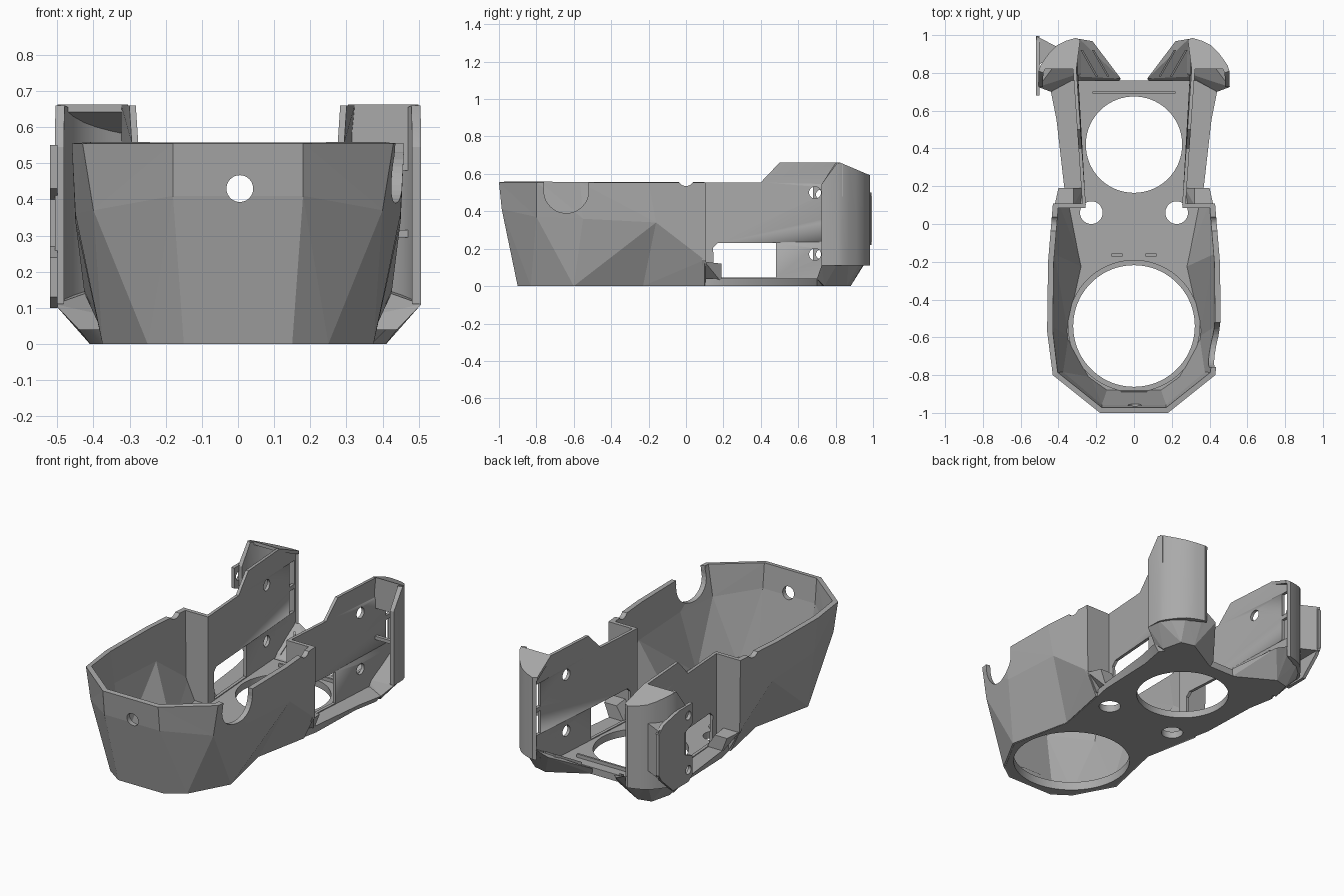
import bpy, bmesh, math
from mathutils import Vector

if "Cube" in bpy.data.objects:
    bpy.data.objects.remove(bpy.data.objects["Cube"], do_unlink=True)

grey = bpy.data.materials.new("mid grey plastic")
grey.use_nodes = True
grey.diffuse_color = (0.4, 0.4, 0.4, 1)
grey.node_tree.nodes["Principled BSDF"].inputs["Base Color"].default_value = (0.4, 0.4, 0.4, 1)


def add_mesh(name, bm, smooth=False):
    me = bpy.data.meshes.new(name)
    bm.to_mesh(me)
    bm.free()
    me.materials.clear()
    me.materials.append(grey)
    ob = bpy.data.objects.new(name, me)
    bpy.context.scene.collection.objects.link(ob)
    if smooth:
        bpy.ops.object.select_all(action='DESELECT')
        ob.select_set(True)
        bpy.context.view_layer.objects.active = ob
        bpy.ops.object.shade_smooth_by_angle(angle=math.radians(32))
    return ob


def baked(ob):
    dg = bpy.context.evaluated_depsgraph_get()
    return bpy.data.meshes.new_from_object(ob.evaluated_get(dg))


def circle(u, v, r, n=48):
    return [(u + r * math.cos(2 * math.pi * i / n), v + r * math.sin(2 * math.pi * i / n))
            for i in range(n)]


def rect(u0, u1, v0, v1):
    return [(u0, v0), (u1, v0), (u1, v1), (u0, v1)]


def plate(name, outlines, lo, hi, upright=False):
    """Filled outline with holes; flat between z=lo..hi, or upright between x=lo..hi."""
    cu = bpy.data.curves.new(name, 'CURVE')
    cu.dimensions, cu.fill_mode, cu.extrude = '2D', 'BOTH', (hi - lo) / 2
    for pts in outlines:
        sp = cu.splines.new('POLY')
        sp.points.add(len(pts) - 1)
        for p, (u, v) in zip(sp.points, pts):
            p.co = (u, v, 0, 1)
        sp.use_cyclic_u = True
    tmp = bpy.data.objects.new(name + "_outline", cu)
    bpy.context.scene.collection.objects.link(tmp)
    bpy.context.view_layer.update()
    bm = bmesh.new()
    bm.from_mesh(baked(tmp))
    bpy.data.objects.remove(tmp, do_unlink=True)
    bmesh.ops.remove_doubles(bm, verts=bm.verts, dist=1e-5)
    for v in bm.verts:
        u, w, h = v.co
        h += (lo + hi) / 2
        v.co = (h, u, w) if upright else (u, w, h)
    bmesh.ops.recalc_face_normals(bm, faces=bm.faces)
    return add_mesh(name, bm, True)


def hull(name, pts, s=1):
    bm = bmesh.new()
    for x, y, z in pts:
        bm.verts.new((s * x, y, z))
    bmesh.ops.convex_hull(bm, input=bm.verts)
    loose = [v for v in bm.verts if not v.link_faces]
    bmesh.ops.delete(bm, geom=loose, context='VERTS')
    bmesh.ops.recalc_face_normals(bm, faces=bm.faces)
    return add_mesh(name, bm)


def box(name, x, y, z, s=1):
    return hull(name, [(a, b, c) for a in x for b in y for c in z], s)


def prism(name, pts, low, high, s):
    """Extruded plan outline whose bottom and top heights follow functions of y."""
    bm = bmesh.new()
    bot = [bm.verts.new((s * x, y, low(y))) for x, y in pts]
    top = [bm.verts.new((s * x, y, high(y))) for x, y in pts]
    for i in range(len(pts)):
        j = (i + 1) % len(pts)
        bm.faces.new((bot[i], bot[j], top[j], top[i]))
    caps = [bm.faces.new(bot[::-1]), bm.faces.new(top)]
    bmesh.ops.triangulate(bm, faces=caps)
    bmesh.ops.recalc_face_normals(bm, faces=bm.faces)
    return add_mesh(name, bm, True)


# Faceted front bowl: three rings lofted, thickened, then cut
bottom = [(.15, -.9, 0), (.25, -.83, 0), (.375, -.60, 0), (.295, -.23, 0), (.36, .1, 0)]
middle = [(.18, -.985, .41), (.40, -.80, .37), (.45, -.55, .36), (.45, -.16, .34), (.425, .1, .14)]
rim = [(.18, -1, .555), (.43, -.80, .555), (.46, -.57, .555), (.455, -.2, .555), (.43, .1, .555)]
bm = bmesh.new()
rings = []
for half in (bottom, middle, rim):
    ring = [(-x, y, z) for x, y, z in reversed(half)] + half
    rings.append([bm.verts.new(p) for p in ring])
for level, (lo, hi) in enumerate(zip(rings, rings[1:])):
    last = len(lo) - 1
    for i in range(last):
        a, b, c, d = lo[i], lo[i + 1], hi[i + 1], hi[i]
        rear = level == 0 and min(i, last - 1 - i) < 2    # folds of the neck lean backward
        if (i < last / 2) != rear:
            bm.faces.new((a, b, c)), bm.faces.new((a, c, d))
        else:
            bm.faces.new((a, b, d)), bm.faces.new((b, c, d))
bm.normal_update()
if sum(f.normal.dot(f.calc_center_median() - Vector((0, -.45, .3))) for f in bm.faces) < 0:
    bmesh.ops.reverse_faces(bm, faces=bm.faces)
bowl = add_mesh("front_bowl", bm)
shell = bowl.modifiers.new("thickness", 'SOLIDIFY')
shell.thickness, shell.offset = 0.03, -1


def cylinder(name, loc, r, axis, length):
    bm = bmesh.new()
    bmesh.ops.create_cone(bm, cap_ends=True, segments=40, radius1=r, radius2=r, depth=length)
    for v in bm.verts:
        x, y, z = v.co
        v.co = Vector((z, x, y) if axis == 'x' else (y, z, x)) + Vector(loc)
    return add_mesh(name, bm)


cutters = [cylinder("front_hole_cutter", (.005, -.98, .43), .037, 'y', .3),
           cylinder("side_notch_cutter", (.45, -.64, .51), .12, 'x', .3),
           cylinder("rim_dip_cutter", (0, 0, .58), .045, 'x', 1.4),
           box("notch_top_cutter", (.3, .6), (-.758, -.522), (.515, .7))]
for c in cutters:
    c.hide_render = True
    mod = bowl.modifiers.new(c.name, 'BOOLEAN')
    mod.operation, mod.solver, mod.object = 'DIFFERENCE', 'EXACT', c
bpy.context.view_layer.update()
solid = baked(bowl)
bowl.modifiers.clear()
bowl.data = solid
for c in cutters:
    bpy.data.objects.remove(c, do_unlink=True)

# Floor with the two large openings and two round ports, chamfered below at the rear
half = [(.145, -.89), (.24, -.825), (.365, -.60), (.29, -.23), (.35, .1), (.37, .2),
        (.41, .55), (.44, .70), (.40, .76), (.22, .76)]
outline = half + [(-x, y) for x, y in reversed(half)]
floor = plate("floor", [outline, circle(0, -.54, .322, 72), circle(0, .42, .255, 72),
                        circle(.226, .06, .06), circle(-.226, .06, .06)], 0, .04)
for v in floor.data.vertices:
    if v.co.z < .01 and v.co.y > .5 and abs(v.co.x) > .3:
        v.co.x *= .93
plate("front_opening_lip", [circle(0, -.54, .35, 72), circle(0, -.54, .322, 72)], .035, .05)
box("rear_bar_lip", (-.22, .22), (.69, .702), (.03, .06))
box("front_clip", (-.07, .07), (-.91, -.885), (.05, .09))

# Tall thin side walls of the rear bay, splayed outward to the back
wall = [(.1, .02), (.80, .02), (.93, .1), (.98, .2), (.98, .592), (.82, .66), (.5, .66),
        (.4, .555), (.1, .555)]
window = [(.15, .045), (.48, .045), (.48, .23), (.17, .23), (.145, .205)]
openings = [window, circle(.69, .5, .032, 32), circle(.69, .17, .032, 32),
            rect(.915, .96, .40, .54), rect(.915, .96, .24, .375)]

# Wing plan: outer curve forward, then the inner curve back
outer = [(.29, .978), (.31, .985), (.36, .97), (.41, .945), (.445, .91),
         (.475, .87), (.495, .84), (.505, .81), (.507, .725)]
inner = [(.482, .725), (.48, .80), (.455, .85), (.425, .89), (.39, .92), (.35, .945), (.31, .965)]


def wing_z(y):
    return .545 if y < .8 else roof_z(y)


def roof_z(y):
    return .66 - max(0, y - .82) / .165 * .07


for s, side in ((1, "left"), (-1, "right")):
    lo, hi = sorted((s * .255, s * .273))
    splayed = plate(side + "_rear_wall", [wall] + openings, lo, hi, upright=True)
    for v in splayed.data.vertices:
        v.co.x += s * .05 * (min(v.co.y, .82) - .1) / .72
    prism(side + "_wing_shell", outer + inner, lambda y: .11, wing_z, s)
    prism(side + "_wing_roof", [(.305, .82), (.285, .975)] + outer[:-2] + [(.5, .82)],
          lambda y: roof_z(y) - .018, lambda y: roof_z(y) + .002, s)
    # Sloped duct base under the wing, with a thin ribbed tray on its inner side
    hull(side + "_duct_base", [(.28, .76, 0), (.36, .72, 0), (.41, .74, 0), (.30, .88, 0),
                               (.38, .86, 0), (.44, .70, .04), (.28, .80, .06),
                               (.28, .975, .16), (.31, .985, .18), (.41, .945, .15),
                               (.475, .87, .13), (.505, .81, .12), (.507, .725, .11)], s)
    hull(side + "_duct_tray", [(.08, .755, 0), (.30, .76, 0), (.30, .88, 0), (.07, .77, .04),
                               (.29, .78, .04), (.22, .968, .14), (.29, .98, .17)], s)
    for x in (.13, .19):
        hull(side + "_duct_rib", [(x + dx + run * .08, .78 + run * .14, .03 + run * .08 + dz)
                                  for dx in (0, .012) for run in (0, 1) for dz in (0, .035)], s)
    # Return wall where the bowl steps in to the bay
    hull(side + "_step_wall", [(x, y, z) for y in (.085, .108)
                               for x, z in ((.256, .02), (.256, .555), (.43, .555),
                                            (.425, .14), (.36, .02))], s)
    hull(side + "_step_foot", [(.27, .1, 0), (.27, .19, 0), (.27, .19, .04), (.32, .19, .12),
                               (.32, .1, .13), (.42, .1, .13), (.40, .19, .12),
                               (.36, .19, .02)], s)
    # Small rails and round pads on the neck
    box(side + "_neck_rail", (.06, .12), (-.172, -.155), (.03, .065), s)
    plate(side + "_neck_pad", [circle(s * .18, -.05, .055)], .035, .044)
    plate(side + "_small_pad", [circle(s * .215, -.22, .025, 24)], .035, .046)

# Front panel closing the top of the left wing
box("left_wing_panel", (.31, .497), (.82, .84), (.48, .65))
box("left_wing_bar", (.31, .49), (.82, .84), (.295, .315))

# Mounting bracket on the right wing
bracket = [(.68, .55), (.68, .43), (.75, .40), (.75, .27), (.68, .24), (.68, .13), (.72, .10),
           (.86, .10), (.97, .2), (.995, .24), (.995, .48), (.95, .52), (.8, .55)]
plate("right_bracket", [bracket, circle(.72, .49, .025, 24), circle(.72, .17, .025, 24)],
      -.52, -.50, upright=True)
hull("bracket_web", [(x, y, z) for z in (.22, .50)
                     for x, y in ((-.515, .83), (-.515, .993), (-.41, .94), (-.47, .87))])
